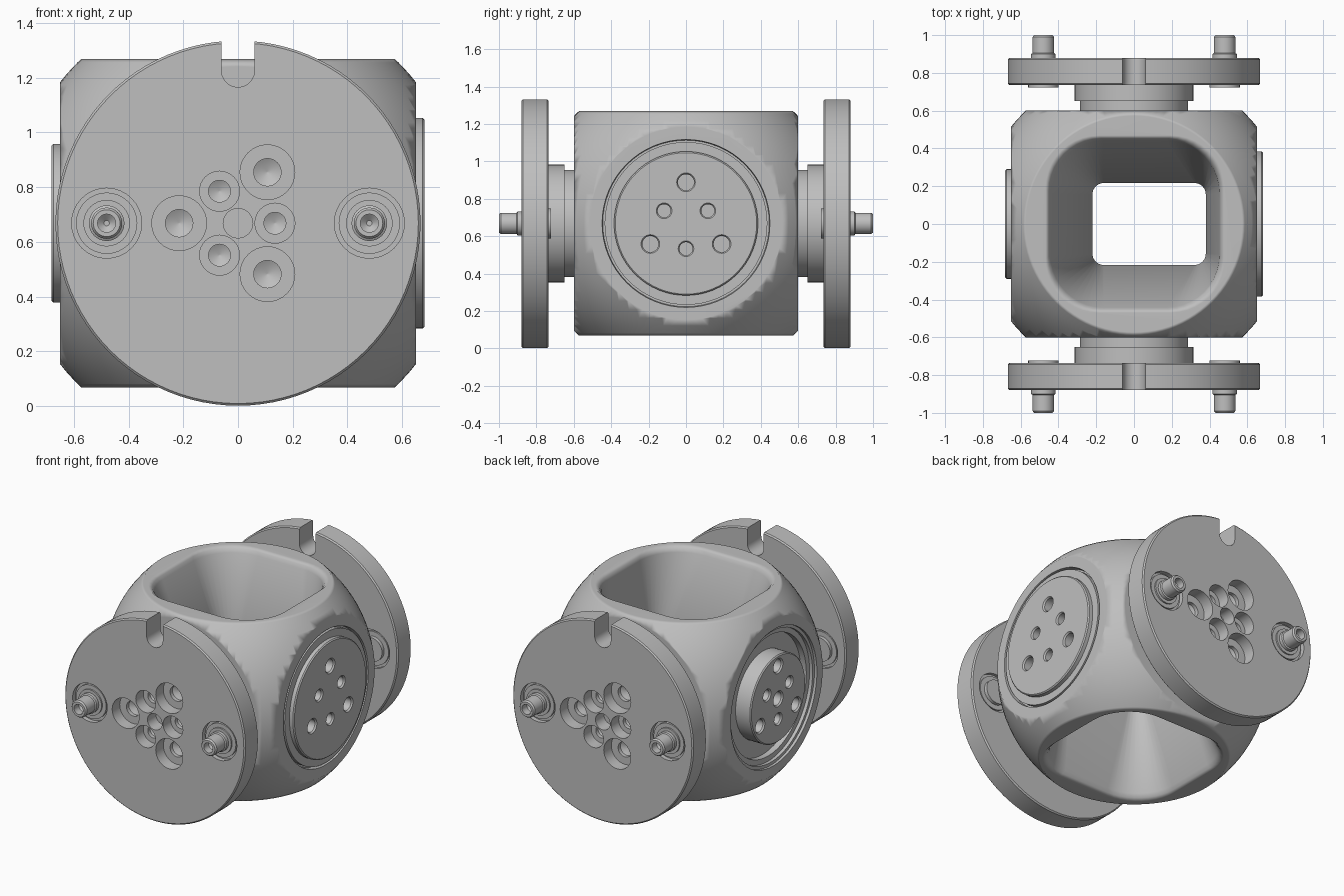
import bpy, bmesh, math
from mathutils import Matrix, Vector

if "Cube" in bpy.data.objects:
    bpy.data.objects.remove(bpy.data.objects["Cube"])

CENTRE = Matrix.Translation((0, 0, 0.668))
TILT = Matrix.Rotation(math.pi / 2, 4, 'X')

metal = bpy.data.materials.new("Grey metal")
metal.use_nodes = True
COLOUR = (0.52, 0.52, 0.52, 1)
metal.diffuse_color = COLOUR
metal.node_tree.nodes["Principled BSDF"].inputs["Base Color"].default_value = COLOUR


def facing(degrees):
    """Frame whose z axis points outward; zero degrees is the front."""
    return CENTRE @ Matrix.Rotation(math.radians(degrees), 4, 'Z') @ TILT


def skin(bm, rings):
    """Join equal rings of points and cap both ends."""
    loops = [[bm.verts.new(p) for p in ring] for ring in rings]
    n = len(loops[0])
    for a, b in zip(loops, loops[1:]):
        for i in range(n):
            j = (i + 1) % n
            bm.faces.new((a[i], a[j], b[j], b[i]))
    bm.faces.new(loops[0][::-1])
    bm.faces.new(loops[-1])


def lathe(bm, profile, x=0, y=0, sides=48):
    """Turn (radius, height) points about a local z axis at x, y."""
    turn = [2 * math.pi * i / sides for i in range(sides)]
    skin(bm, [[(x + r * math.cos(t), y + r * math.sin(t), h) for t in turn]
              for r, h in profile])


def finish(name, bm, matrix):
    bmesh.ops.recalc_face_normals(bm, faces=bm.faces)
    mesh = bpy.data.meshes.new(name)
    bm.to_mesh(mesh)
    bm.free()
    mesh.transform(matrix)
    mesh.materials.append(metal)
    ob = bpy.data.objects.new(name, mesh)
    bpy.context.collection.objects.link(ob)
    return ob


def select(ob):
    bpy.ops.object.select_all(action='DESELECT')
    ob.select_set(True)
    bpy.context.view_layer.objects.active = ob


def carve(ob, bm, matrix, operation='DIFFERENCE'):
    cutter = finish("cutter", bm, matrix)
    cutter.hide_render = True
    mod = ob.modifiers.new("carve", 'BOOLEAN')
    mod.operation = operation
    mod.solver = 'EXACT'
    mod.object = cutter
    select(ob)
    bpy.ops.object.modifier_apply(modifier=mod.name)
    bpy.data.objects.remove(cutter)


def smooth(ob, angle=30):
    select(ob)
    bpy.ops.object.shade_smooth_by_angle(angle=math.radians(angle))


def polar(radius, start):
    """Three positions spaced evenly round a circle."""
    for k in range(3):
        a = math.radians(start + 120 * k)
        yield radius * math.cos(a), radius * math.sin(a)


def rounded_rect(cx, hx, hy, radius, z, steps=10):
    points = []
    for k, (sx, sy) in enumerate(((1, 1), (-1, 1), (-1, -1), (1, -1))):
        for i in range(steps + 1):
            a = math.pi / 2 * (k + i / steps)
            points.append((cx + sx * (hx - radius) + radius * math.cos(a),
                           sy * (hy - radius) + radius * math.sin(a), z))
    return points


# Body: ball trimmed to a box
bm = bmesh.new()
bmesh.ops.create_uvsphere(bm, u_segments=96, v_segments=48, radius=0.83)
body = finish("body", bm, CENTRE)
bm = bmesh.new()
bmesh.ops.create_cube(bm, size=1)
bmesh.ops.scale(bm, vec=Vector((1.3, 1.2, 1.2)), verts=bm.verts)
carve(body, bm, CENTRE, 'INTERSECT')

# Vertical opening: funnels with softened lips meeting at a narrow neck
lip = [(0.56, 0.447), (0.583, 0.457), (0.6, 0.474), (0.62, 0.5)]
bm = bmesh.new()
skin(bm, [rounded_rect(0.005, half, half - 0.005, 0.28, -z) for z, half in lip[::-1]]
     + [rounded_rect(0.08, 0.3, 0.217, 0.06, 0)]
     + [rounded_rect(0.005, half, half - 0.005, 0.28, z) for z, half in lip])
carve(body, bm, CENTRE)

# Side recesses: narrow groove on the left, stepped well on the right
bm = bmesh.new()
lathe(bm, [(0.445, 0.62), (0.455, 0.7)], sides=64)
carve(body, bm, facing(90))
bm = bmesh.new()
lathe(bm, [(0.4, 0.57), (0.4, 0.61), (0.435, 0.61), (0.435, 0.632),
           (0.455, 0.632), (0.455, 0.7)], sides=64)
carve(body, bm, facing(-90))
smooth(body, 50)
soften = body.modifiers.new("soft shading", 'WEIGHTED_NORMAL')
soften.keep_sharp = True

# Side plates
for side, angle, radius, base in (("left", 90, 0.385, 0.6), ("right", -90, 0.29, 0.52)):
    bm = bmesh.new()
    rim = [(radius, 0.675), (radius - 0.007, 0.682)]
    if side == "left":
        lathe(bm, [(0.435, base), (0.435, 0.65), (radius, 0.65)] + rim, sides=64)
    else:
        lathe(bm, [(radius, base)] + rim, sides=64)
    plate = finish(side + "_plate", bm, facing(angle))
    bm = bmesh.new()
    holes = [(x, y, 0.05) for x, y in polar(0.22, 90)]
    holes += [(x, y, 0.042) for x, y in polar(0.135, 30)]
    if side == "right":
        holes.append((0, 0, 0.052))
    for x, y, r in holes:
        lathe(bm, [(r - 0.007, 0.62), (r - 0.007, 0.672), (r, 0.682), (r, 0.7)], x, y, 24)
    carve(plate, bm, facing(angle))
    smooth(plate)

# Front and back flanges with necks and pins
for end, angle in (("front", 0), ("back", 180)):
    frame = facing(angle)
    bm = bmesh.new()
    lathe(bm, [(0.287, 0.57), (0.287, 0.65), (0.315, 0.65), (0.315, 0.74)])
    smooth(finish(end + "_neck", bm, frame))

    bm = bmesh.new()
    lathe(bm, [(0.659, 0.735), (0.667, 0.743), (0.667, 0.872), (0.659, 0.88)], sides=96)
    flange = finish(end + "_flange", bm, frame)

    # Rounded slot in the rim
    arc = [math.pi * (1 + i / 12) for i in range(13)]
    slot = [(0.06 * math.cos(a), 0.557 + 0.06 * math.sin(a)) for a in arc]
    slot += [(0.06, 0.75), (-0.06, 0.75)]
    bm = bmesh.new()
    skin(bm, [[(x, y, h) for x, y in slot] for h in (0.7, 0.92)])
    carve(flange, bm, frame)

    # Bolt holes and pin pockets
    bm = bmesh.new()
    for x, y in polar(0.215, 60):
        lathe(bm, [(0.003, 0.75), (0.05, 0.775), (0.05, 0.8), (0.1, 0.8), (0.1, 0.92)],
              x, y, 32)
    for x, y in polar(0.135, 0):
        lathe(bm, [(0.003, 0.755), (0.04, 0.775), (0.04, 0.8), (0.073, 0.8), (0.073, 0.92)],
              x, y, 32)
    lathe(bm, [(0.054, 0.79), (0.054, 0.92)], sides=32)
    for x in (-0.48, 0.48):
        lathe(bm, [(0.128, 0.85), (0.128, 0.92)], x, 0, 32)
        lathe(bm, [(0.128, 0.7), (0.128, 0.755)], x, 0, 32)
    carve(flange, bm, frame)
    smooth(flange)

    for side, x in (("right", -0.48), ("left", 0.48)):
        bm = bmesh.new()
        lathe(bm, [(0.055, 0.722), (0.08, 0.722), (0.08, 0.745), (0.112, 0.745),
                   (0.112, 0.868), (0.085, 0.868), (0.085, 0.878), (0.065, 0.878),
                   (0.065, 0.9), (0.057, 0.905), (0.057, 0.99), (0.049, 1),
                   (0.033, 1), (0.033, 0.95), (0.01, 0.93)], x, 0, 32)
        smooth(finish(end + "_" + side + "_pin", bm, frame))
